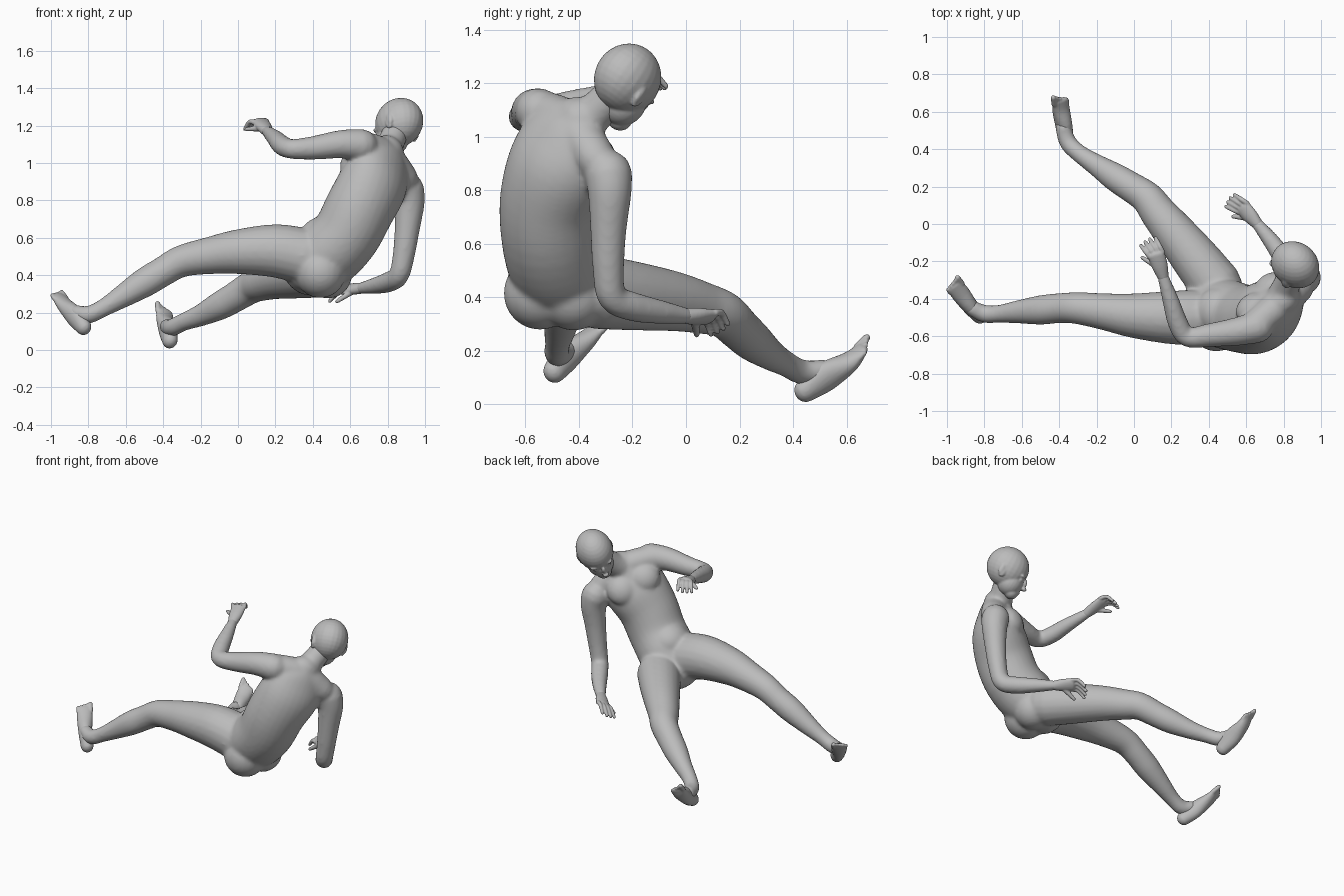
import bpy, bmesh, math
from mathutils import Vector, Matrix

default_cube = bpy.data.objects.get("Cube")
if default_cube:
    bpy.data.objects.remove(default_cube, do_unlink=True)

SKIN = (0.5, 0.5, 0.5, 1.0)
skin = bpy.data.materials.new("plain_grey")
skin.use_nodes = True
skin.diffuse_color = SKIN
skin.node_tree.nodes["Principled BSDF"].inputs["Base Color"].default_value = SKIN


def catmull(a, b, c, d, t):
    """Smooth in-between value of b and c."""
    return 0.5 * (2 * b + (c - a) * t + (2 * a - 5 * b + 4 * c - d) * t * t
                  + (3 * b - a - 3 * c + d) * t ** 3)


def tube(bm, stations, side=(0, 0, 1), side_end=None, steps=4, sides=20):
    """Loft ellipses through stations (x, y, z, half_width[, half_depth]) with domed ends."""
    st = [tuple(s) if len(s) == 5 else (*s, s[3]) for s in stations]
    padded = [st[0]] + st + [st[-1]]
    path = []
    for i in range(len(st) - 1):
        quad = padded[i:i + 4]
        path += [[catmull(*v, k / steps) for v in zip(*quad)] for k in range(steps)]
    path.append(list(st[-1]))
    first, last = Vector(side), Vector(side_end or side)
    pts = [Vector(p[:3]) for p in path]
    sections = []
    for i, p in enumerate(path):
        tangent = (pts[min(i + 1, len(pts) - 1)] - pts[max(i - 1, 0)]).normalized()
        across = first.lerp(last, i / (len(path) - 1))
        across = (across - tangent * across.dot(tangent)).normalized()
        sections.append((pts[i], tangent, across, p[3], p[4]))

    def dome(section, sign):
        p, t, a, w, d = section
        r = min(w, d)
        return [(p + t * sign * r * math.sin(u), t, a, w * math.cos(u), d * math.cos(u))
                for u in (0.5, 0.95, 1.35)]

    sections = dome(sections[0], -1)[::-1] + sections + dome(sections[-1], 1)
    rings = []
    for p, t, a, w, d in sections:
        out = t.cross(a)
        angles = [math.tau * k / sides for k in range(sides)]
        rings.append([bm.verts.new(p + a * w * math.cos(u) + out * d * math.sin(u))
                      for u in angles])
    for lo, hi in zip(rings, rings[1:]):
        for k in range(sides):
            n = (k + 1) % sides
            bm.faces.new((lo[k], lo[n], hi[n], hi[k]))
    bm.faces.new(rings[0][::-1])
    bm.faces.new(rings[-1])


def blob(bm, centre, radii, frame=Matrix.Identity(3)):
    """Ellipsoid whose axes follow the columns of frame."""
    m = Matrix.Translation(centre) @ frame.to_4x4() @ Matrix.Diagonal((*radii, 1))
    bmesh.ops.create_uvsphere(bm, u_segments=24, v_segments=16, radius=1, matrix=m)


def finish(bm, name, voxel, smoothing):
    """Fuse overlapping volumes into one smooth skin."""
    bmesh.ops.recalc_face_normals(bm, faces=bm.faces)
    mesh = bpy.data.meshes.new(name)
    bm.to_mesh(mesh)
    bm.free()
    mesh.materials.append(skin)
    ob = bpy.data.objects.new(name, mesh)
    bpy.context.collection.objects.link(ob)
    fuse = ob.modifiers.new("fuse", 'REMESH')
    fuse.mode = 'VOXEL'
    fuse.voxel_size = voxel
    fuse.use_smooth_shade = True
    soften = ob.modifiers.new("soften", 'SMOOTH')
    soften.factor = 0.5
    soften.iterations = smoothing


def axes(forward, left):
    """Right-handed frame: forward, left, up."""
    f = Vector(forward).normalized()
    u = f.cross(Vector(left)).normalized()
    return Matrix((f, u.cross(f), u)).transposed()


# Body: torso, neck, arms and legs
body = bmesh.new()
hip_left, chest_left = (-0.45, -0.87, 0.18), (-0.6, -0.67, 0.44)
tube(body, [(0.39, -0.435, 0.43, 0.175, 0.14), (0.475, -0.475, 0.505, 0.188, 0.178),
            (0.577, -0.505, 0.615, 0.185, 0.182), (0.652, -0.508, 0.758, 0.192, 0.182),
            (0.727, -0.472, 0.895, 0.203, 0.168), (0.775, -0.432, 1.0, 0.183, 0.12),
            (0.8, -0.4, 1.06, 0.1, 0.085)], hip_left, chest_left, sides=28)
tube(body, [(0.78, -0.42, 1.03, 0.09), (0.81, -0.34, 1.09, 0.075),
            (0.84, -0.27, 1.16, 0.07)], chest_left)

# Shoulder yoke, chest muscles, belly and buttocks
tube(body, [(0.65, -0.54, 1.095, 0.08), (0.78, -0.43, 1.04, 0.088),
            (0.885, -0.34, 0.92, 0.078)])
chest = axes((-0.52, 0.74, 0.43), chest_left)
for s in (-1, 1):
    spot = Vector((0.73, -0.46, 0.92)) + chest @ Vector((0.085, s * 0.08, 0))
    blob(body, spot, (0.075, 0.1, 0.1), chest)
blob(body, (0.46, -0.47, 0.59), (0.135, 0.135, 0.125))
blob(body, (0.44, -0.545, 0.415), (0.137, 0.137, 0.137))
blob(body, (0.48, -0.42, 0.405), (0.13, 0.13, 0.13))

# Arms
tube(body, [(0.66, -0.55, 1.095, 0.087), (0.55, -0.575, 1.1, 0.076),
            (0.4, -0.595, 1.08, 0.063), (0.285, -0.605, 1.075, 0.053),
            (0.235, -0.53, 1.095, 0.054), (0.2, -0.42, 1.13, 0.046),
            (0.155, -0.28, 1.17, 0.031)])
tube(body, [(0.905, -0.29, 0.86, 0.09), (0.917, -0.285, 0.79, 0.082),
            (0.905, -0.29, 0.65, 0.068), (0.885, -0.29, 0.5, 0.059),
            (0.86, -0.275, 0.4, 0.055), (0.81, -0.2, 0.365, 0.055),
            (0.74, -0.1, 0.345, 0.046), (0.66, 0.0, 0.33, 0.032)], (1, 0, 0.3))

# Legs
tube(body, [(0.36, -0.5, 0.5, 0.15), (0.2, -0.5, 0.53, 0.143), (0.0, -0.49, 0.525, 0.12),
            (-0.15, -0.47, 0.505, 0.1), (-0.3, -0.45, 0.475, 0.086),
            (-0.4, -0.45, 0.42, 0.08), (-0.5, -0.46, 0.36, 0.079),
            (-0.62, -0.47, 0.285, 0.062), (-0.72, -0.48, 0.225, 0.048),
            (-0.8, -0.48, 0.188, 0.048), (-0.865, -0.45, 0.2, 0.042)])
tube(body, [(0.44, -0.33, 0.42, 0.14), (0.34, -0.2, 0.405, 0.13), (0.22, -0.05, 0.385, 0.113),
            (0.13, 0.06, 0.36, 0.098), (0.07, 0.14, 0.335, 0.088),
            (-0.02, 0.2, 0.28, 0.081), (-0.1, 0.25, 0.235, 0.076),
            (-0.2, 0.315, 0.185, 0.059), (-0.29, 0.375, 0.15, 0.048),
            (-0.352, 0.435, 0.12, 0.047), (-0.38, 0.52, 0.125, 0.042)])
finish(body, "body", 0.011, 10)

# Head: skull, jaw and features placed in the head's own frame
head = bmesh.new()
face = axes((-0.76, 0.46, -0.46), (-0.6, -0.7, 0.38))
skull = Vector((0.862, -0.218, 1.217))


def feature(offset, radii):
    blob(head, skull + face @ Vector(offset), radii, face)


feature((0, 0, 0), (0.137, 0.117, 0.132))
feature((0.06, 0, -0.075), (0.083, 0.085, 0.09))
feature((0.095, 0, -0.13), (0.045, 0.05, 0.045))
feature((0.142, 0, -0.05), (0.018, 0.014, 0.035))
feature((0.155, 0, -0.077), (0.02, 0.02, 0.014))
feature((0.132, 0, -0.112), (0.014, 0.028, 0.008))
feature((0.128, 0, -0.126), (0.014, 0.024, 0.008))
for s in (-1, 1):
    feature((0.115, s * 0.042, -0.012), (0.02, 0.034, 0.012))
    feature((0.115, s * 0.042, -0.038), (0.016, 0.02, 0.012))
    feature((-0.005, s * 0.103, -0.045), (0.024, 0.014, 0.04))
    feature((-0.018, s * 0.112, -0.035), (0.018, 0.01, 0.036))
finish(head, "head", 0.006, 3)


def hand(name, wrist, knuckle, tip, side, thumb):
    """Palm, four curled fingers and a thumb."""
    bm = bmesh.new()
    w, k, t = Vector(wrist), Vector(knuckle), Vector(tip)
    a = Vector(side).normalized()
    tube(bm, [(*w, 0.031, 0.029), (*w.lerp(k, 0.5), 0.043, 0.028), (*k, 0.046, 0.022)], a)
    for i in (-1.5, -0.5, 0.5, 1.5):
        base = k + a * i * 0.024
        reach = 1 - 0.08 * abs(i - 0.3)
        end = base + (t - k) * reach + a * i * 0.006
        bend = base.lerp(end, 0.5) + Vector((0, 0, 0.02))
        tube(bm, [(*base, 0.014), (*bend, 0.013), (*end, 0.01)], a, sides=10)
    root, end = w.lerp(k, 0.35), Vector(thumb)
    tube(bm, [(*root, 0.02), (*root.lerp(end, 0.55), 0.015), (*end, 0.011)], a, sides=10)
    finish(bm, name, 0.005, 2)


hand("left_hand", (0.155, -0.28, 1.17), (0.12, -0.165, 1.22), (0.07, -0.085, 1.18),
     (0.9, 0.4, 0.1), (0.045, -0.18, 1.18))
hand("right_hand", (0.66, 0.0, 0.33), (0.585, 0.085, 0.325), (0.505, 0.13, 0.275),
     (0.55, 0.65, 0.45), (0.53, 0.04, 0.26))


def foot(name, stations, side, big_toe):
    """Heel, instep and ball, with five toes; big_toe is the sign of its side."""
    bm = bmesh.new()
    tube(bm, stations, side)
    ball, front = Vector(stations[-2][:3]), Vector(stations[-1][:3])
    a, way = Vector(side).normalized(), (front - ball).normalized()
    for i in range(5):
        base = front + a * big_toe * (0.038 - 0.02 * i) - way * 0.015
        end = base + way * (0.05 - 0.006 * i)
        r = 0.016 if i == 0 else 0.012
        tube(bm, [(*base, r), (*end, r * 0.9)], a, sides=10)
    finish(bm, name, 0.006, 3)


foot("left_foot", [(-0.825, -0.492, 0.122, 0.041, 0.045), (-0.872, -0.445, 0.18, 0.043, 0.056),
                   (-0.925, -0.375, 0.24, 0.05, 0.036), (-0.957, -0.332, 0.285, 0.047, 0.018)],
     (0.78, 0.62, 0), 1)
foot("right_foot", [(-0.363, 0.445, 0.05, 0.04, 0.045), (-0.375, 0.525, 0.105, 0.043, 0.058),
                    (-0.39, 0.61, 0.158, 0.049, 0.037), (-0.395, 0.655, 0.205, 0.046, 0.018)],
     (0.9, 0.1, -0.5), -1)
